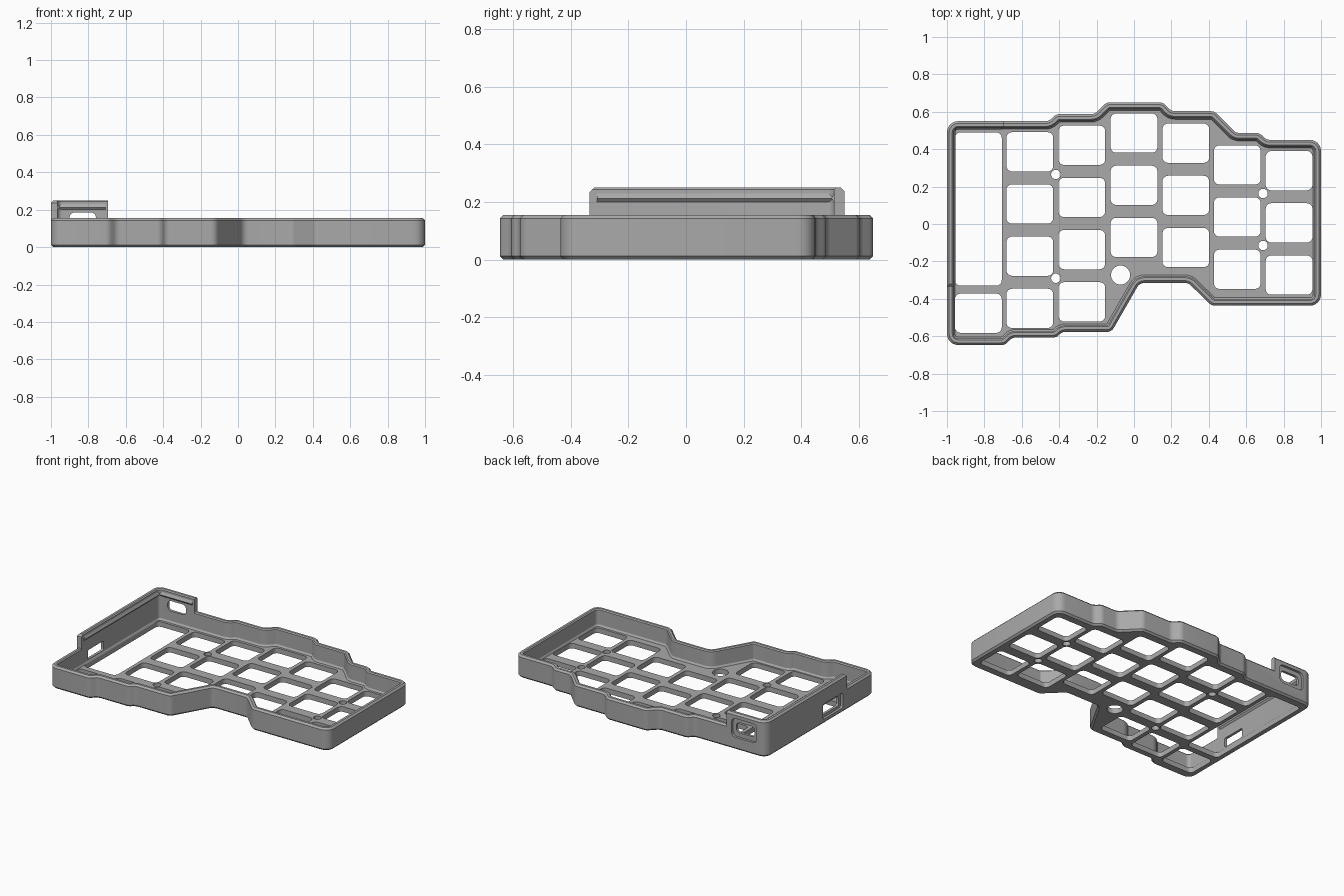
import bpy, math
from mathutils import Vector, Matrix

if "Cube" in bpy.data.objects:
    bpy.data.objects.remove(bpy.data.objects["Cube"])

grey = bpy.data.materials.new("mid_grey")
grey.use_nodes = True
grey.diffuse_color = (0.4, 0.4, 0.4, 1)
grey.node_tree.nodes["Principled BSDF"].inputs["Base Color"].default_value = (0.4, 0.4, 0.4, 1)

WALL, RIM, TALL, FLOOR = 0.035, 0.155, 0.25, 0.035

# Case outline, counter-clockwise
OUTLINE = [Vector(p) for p in reversed([
    (-1, .55), (-.455, .55), (-.415, .588), (-.21, .588), (-.148, .65), (.155, .65),
    (.2, .603), (.43, .603), (.545, .487), (.67, .487), (.71, .45), (1, .45),
    (1, -.437), (.415, -.437), (.29, -.315), (.03, -.315), (-.12, -.577),
    (-.385, -.577), (-.415, -.607), (-.65, -.607), (-.69, -.647), (-1, -.647)])]


def rounded(points, small, big, inset=0.0, steps=6):
    """Inset a polygon and round its corners with concentric arcs."""
    out = []
    for i, p in enumerate(points):
        a = (p - points[i - 1]).normalized()
        b = (points[(i + 1) % len(points)] - p).normalized()
        na, nb = Vector((-a.y, a.x)), Vector((-b.y, b.x))
        turn = math.atan2(a.x * b.y - a.y * b.x, a.dot(b))
        side = 1 if turn > 0 else -1
        radius = max((big if abs(turn) > 1.3 else small) - side * inset, 0.001)
        corner = p + (na + nb) * inset / (1 + na.dot(nb))
        start = corner - a * radius * math.tan(abs(turn) / 2)
        centre = start + na * side * radius
        for k in range(steps + 1):
            out.append(centre + Matrix.Rotation(turn * k / steps, 2) @ (start - centre))
    return out


def add_object(name, verts, faces):
    mesh = bpy.data.meshes.new(name)
    mesh.from_pydata(verts, [], faces)
    mesh.materials.append(grey)
    obj = bpy.data.objects.new(name, mesh)
    bpy.context.collection.objects.link(obj)
    return obj


def loft(rings, closed=False):
    """Skin equal rings; cap the ends, or join last to first."""
    n = len(rings[0])
    verts = [v for ring in rings for v in ring]
    faces = []
    for r in range(len(rings) if closed else len(rings) - 1):
        s = (r + 1) % len(rings)
        for i in range(n):
            j = (i + 1) % n
            faces.append((r * n + i, r * n + j, s * n + j, s * n + i))
    if not closed:
        faces += [tuple(reversed(range(n))), tuple(range((len(rings) - 1) * n, len(rings) * n))]
    return verts, faces


def wall_rings(profile):
    return [[(p.x, p.y, z) for p in rounded(OUTLINE, .045, .06, d)] for d, z in profile]


def prism(points, low, high, axis="z"):
    """Extrude a 2D loop along an axis (x: points are y,z; y: points are z,x)."""
    place = {"z": lambda p, h: (p[0], p[1], h), "x": lambda p, h: (h, p[0], p[1]),
             "y": lambda p, h: (p[1], h, p[0])}[axis]
    return loft([[place(p, low) for p in points], [place(p, high) for p in points]])


def rect(cx, cy, w, h, r):
    return rounded([Vector((cx + sx * w / 2, cy + sy * h / 2))
                    for sx, sy in ((-1, -1), (1, -1), (1, 1), (-1, 1))], r, r)


def circle(cx, cy, r):
    return [(cx + r * math.cos(t * math.tau / 32), cy + r * math.sin(t * math.tau / 32))
            for t in range(32)]


def boolean(target, parts, operation):
    """Merge the parts into one helper, apply the operation, drop the helper."""
    verts, faces = [], []
    for v, f in parts:
        faces += [tuple(i + len(verts) for i in face) for face in f]
        verts += v
    helper = add_object("cutter", verts, faces)
    helper.hide_render = True
    mod = target.modifiers.new("cut", "BOOLEAN")
    mod.operation, mod.solver, mod.object = operation, "EXACT", helper
    bpy.context.view_layer.update()
    graph = bpy.context.evaluated_depsgraph_get()
    mesh = bpy.data.meshes.new_from_object(target.evaluated_get(graph))
    target.modifiers.clear()
    target.data = mesh
    bpy.data.objects.remove(helper)


# Tray: outer wall, chamfered rim, inner wall and floor
case = add_object("case", *loft(wall_rings([
    (.012, 0), (0, .012), (0, RIM - .012), (.012, RIM), (.028, RIM),
    (WALL, RIM - .007), (WALL, FLOOR + .012), (.043, FLOOR)])))

# Raised wall around the back corner
raised = add_object("raised_wall", *loft(wall_rings([
    (0, .1), (0, TALL - .012), (.012, TALL), (.028, TALL), (WALL, TALL - .007), (WALL, .1)]), True))
span = [(-.335, 0), (.7, 0), (.7, .3), (-.335 + .065, .3), (-.335, TALL - .015)]
boolean(raised, [prism(span, -1.1, -.695, "x")], "INTERSECT")
boolean(case, [([tuple(v.co) for v in raised.data.vertices],
                [tuple(f.vertices) for f in raised.data.polygons])], "UNION")
bpy.data.objects.remove(raised)

# Key openings: column centre x, top key y, key count
PITCH = .279
columns = [(-.832, -.477, 1), (-.557, .386, 4), (-.279, .421, 4), (0, .486, 3),
           (.277, .432, 3), (.552, .316, 3), (.829, .285, 3)]
holes = [rect(x, y - PITCH * k, .25, .21, .03) for x, y, n in columns for k in range(n)]
holes.append(rect(-.832, .08, .25, .82, .03))
# Screw holes and the large round access hole
holes += [circle(x, y, .025) for x, y in ((-.418, .265), (-.418, -.29), (.69, .163), (.69, -.115))]
holes.append(circle(-.072, -.273, .051))
boolean(case, [prism(h, -.1, .09) for h in holes], "DIFFERENCE")

# Port recesses on the outside, then the slots through the walls
boolean(case, [prism(rect(.15, -.83, .13, .19, .03), .533, .7, "y"),
               prism(rect(-.18, .085, .22, .105, .015), -1.2, -.983, "x")], "DIFFERENCE")
boolean(case, [prism(rect(.15, -.83, .07, .14, .025), .45, .7, "y"),
               prism(rect(-.18, .085, .17, .065, .01), -1.2, -.9, "x")], "DIFFERENCE")

# Snap ridges on the inside of the raised wall
left, back = -1 + WALL, .55 - WALL
side_ridge = add_object("side_snap_ridge", *prism(
    [(.2, left - .004), (.2, left), (.212, left + .01), (.23, left), (.23, left - .004)], -.31, .51, "y"))
back_ridge = add_object("back_snap_ridge", *prism(
    [(back + .004, .2), (back + .004, .23), (back, .23), (back - .01, .212), (back, .2)], -.955, -.708, "x"))

# Smooth the rounded corners, keep the chamfers crisp
bpy.ops.object.select_all(action="DESELECT")
for obj in (case, side_ridge, back_ridge):
    obj.select_set(True)
    bpy.context.view_layer.objects.active = obj
bpy.ops.object.shade_smooth_by_angle(angle=math.radians(25))
